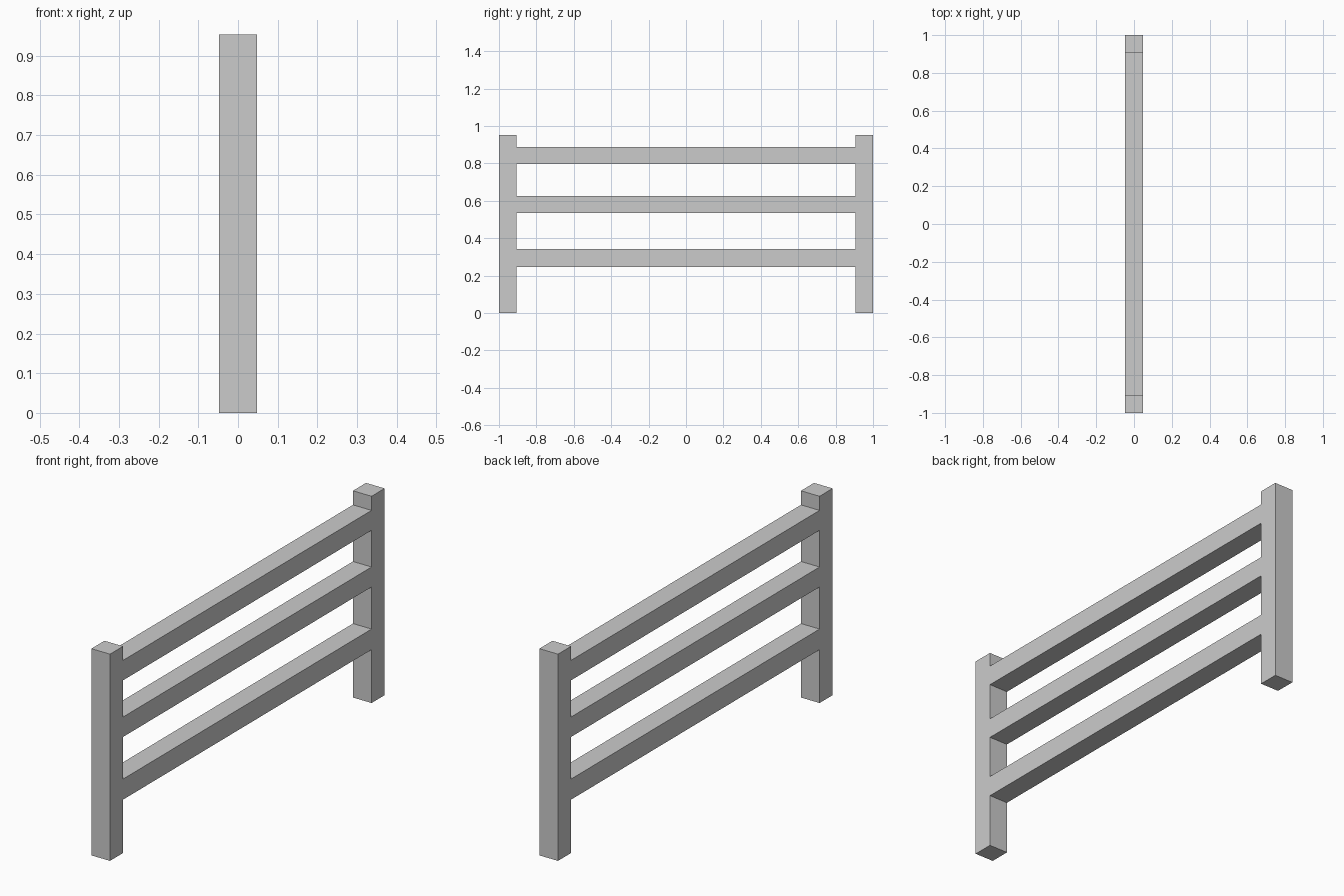
import bpy

if "Cube" in bpy.data.objects:
    bpy.data.objects.remove(bpy.data.objects["Cube"])

THICK = 0.095      # square timber section
HEIGHT = 0.953     # post height
INNER = 1 - THICK  # inner face of each post


def box(name, y0, y1, z0, z1):
    """Timber centred on x = 0, spanning the given y and z ranges."""
    bpy.ops.mesh.primitive_cube_add(size=1, location=(0, (y0 + y1) / 2, (z0 + z1) / 2))
    obj = bpy.context.object
    obj.name = name
    obj.scale = (THICK, y1 - y0, z1 - z0)
    bpy.ops.object.transform_apply(location=False, rotation=False, scale=True)
    return obj


# Upright posts at both ends
box("front_post", -1, -INNER, 0, HEIGHT)
box("back_post", INNER, 1, 0, HEIGHT)

# Horizontal rails, flush with the posts
for name, z0, z1 in (("lower_rail", 0.246, 0.341),
                     ("middle_rail", 0.535, 0.627),
                     ("upper_rail", 0.796, 0.888)):
    box(name, -INNER, INNER, z0, z1)
